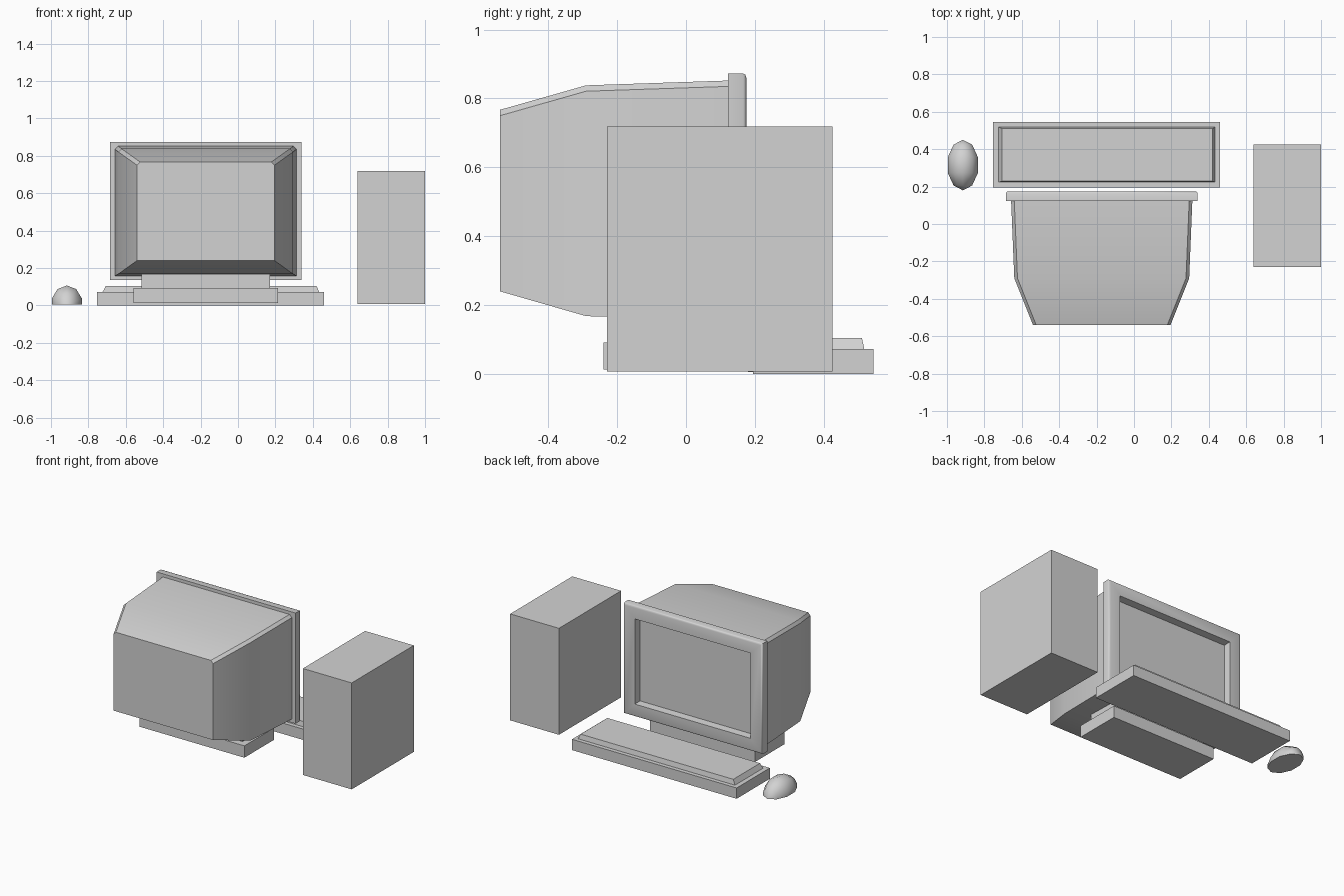
import bpy, bmesh, math
from mathutils import Matrix

cube = bpy.data.objects.get("Cube")
if cube:
    bpy.data.objects.remove(cube, do_unlink=True)

grey = bpy.data.materials.new("light_grey")
grey.use_nodes = True
grey.diffuse_color = (0.65, 0.65, 0.65, 1)
grey.node_tree.nodes["Principled BSDF"].inputs["Base Color"].default_value = grey.diffuse_color


def finish(name, bm, smooth_angle=None):
    bmesh.ops.recalc_face_normals(bm, faces=bm.faces)
    mesh = bpy.data.meshes.new(name)
    bm.to_mesh(mesh)
    bm.free()
    mesh.materials.append(grey)
    obj = bpy.data.objects.new(name, mesh)
    bpy.context.collection.objects.link(obj)
    if smooth_angle:
        bpy.ops.object.select_all(action="DESELECT")
        obj.select_set(True)
        bpy.context.view_layer.objects.active = obj
        bpy.ops.object.shade_smooth_by_angle(angle=math.radians(smooth_angle))
    return obj


def loft(name, sections, smooth_angle=None):
    """Skin a list of matching closed outlines and cap both ends."""
    bm = bmesh.new()
    rings = [[bm.verts.new(p) for p in s] for s in sections]
    for a, b in zip(rings, rings[1:]):
        for i in range(len(a)):
            j = (i + 1) % len(a)
            bm.faces.new((a[i], a[j], b[j], b[i]))
    bm.faces.new(rings[0])
    bm.faces.new(rings[-1])
    return finish(name, bm, smooth_angle)


def flat_rect(x0, x1, y0, y1, z):
    return [(x0, y0, z), (x1, y0, z), (x1, y1, z), (x0, y1, z)]


def upright_rect(x0, x1, z0, z1, y, inset=0.0):
    x0, x1, z0, z1 = x0 + inset, x1 - inset, z0 + inset, z1 - inset
    return [(x0, y, z0), (x1, y, z0), (x1, y, z1), (x0, y, z1)]


def shell_section(x0, x1, z0, z1, y, cut=0.017):
    """Upright rectangle with chamfered top corners."""
    return [(x0, y, z0), (x1, y, z0), (x1, y, z1 - cut),
            (x1 - cut, y, z1), (x0 + cut, y, z1), (x0, y, z1 - cut)]


def box(name, x0, x1, y0, y1, z0, z1):
    return loft(name, [flat_rect(x0, x1, y0, y1, z0), flat_rect(x0, x1, y0, y1, z1)])


# Computer tower and monitor stand
box("tower_case", 0.64, 1.0, -0.23, 0.425, 0.008, 0.718)
box("stand_base", -0.56, 0.215, -0.24, 0.07, 0.013, 0.092)
box("stand_neck", -0.515, 0.17, -0.195, 0.03, 0.09, 0.175)

# Tapered rear shell of the monitor
loft("monitor_shell", [
    shell_section(-0.54, 0.195, 0.24, 0.767, -0.54),
    shell_section(-0.64, 0.295, 0.168, 0.838, -0.29),
    shell_section(-0.657, 0.312, 0.158, 0.852, 0.124),
], 40)

# Screen frame with a rounded rim and recessed screen: (y, inset) steps
steps = [(0.122, 0), (0.164, 0), (0.172, 0.004), (0.175, 0.012), (0.175, 0.085), (0.128, 0.09)]
loft("screen_frame", [upright_rect(-0.685, 0.34, 0.135, 0.873, y, i) for y, i in steps], 45)

# Keyboard with a raised key deck
box("keyboard_tray", -0.755, 0.46, 0.195, 0.545, 0.0, 0.072)
loft("key_deck", [flat_rect(-0.725, 0.435, 0.223, 0.518, 0.07),
                  flat_rect(-0.707, 0.42, 0.229, 0.511, 0.104)])

# Mouse: half of a coarse ellipsoid lying along y
bm = bmesh.new()
bmesh.ops.create_uvsphere(bm, u_segments=10, v_segments=5, radius=1)
bmesh.ops.rotate(bm, verts=bm.verts, matrix=Matrix.Rotation(math.pi / 2, 3, "X"))
bmesh.ops.scale(bm, verts=bm.verts, vec=(0.089, 0.135, 0.106))
cut = bmesh.ops.bisect_plane(bm, geom=bm.verts[:] + bm.edges[:] + bm.faces[:], dist=1e-4,
                             plane_co=(0, 0, 0), plane_no=(0, 0, 1), clear_inner=True)
bmesh.ops.holes_fill(bm, edges=[e for e in bm.edges if e.is_boundary])
bmesh.ops.translate(bm, verts=bm.verts, vec=(-0.915, 0.315, 0.006))
finish("mouse", bm, 50)
